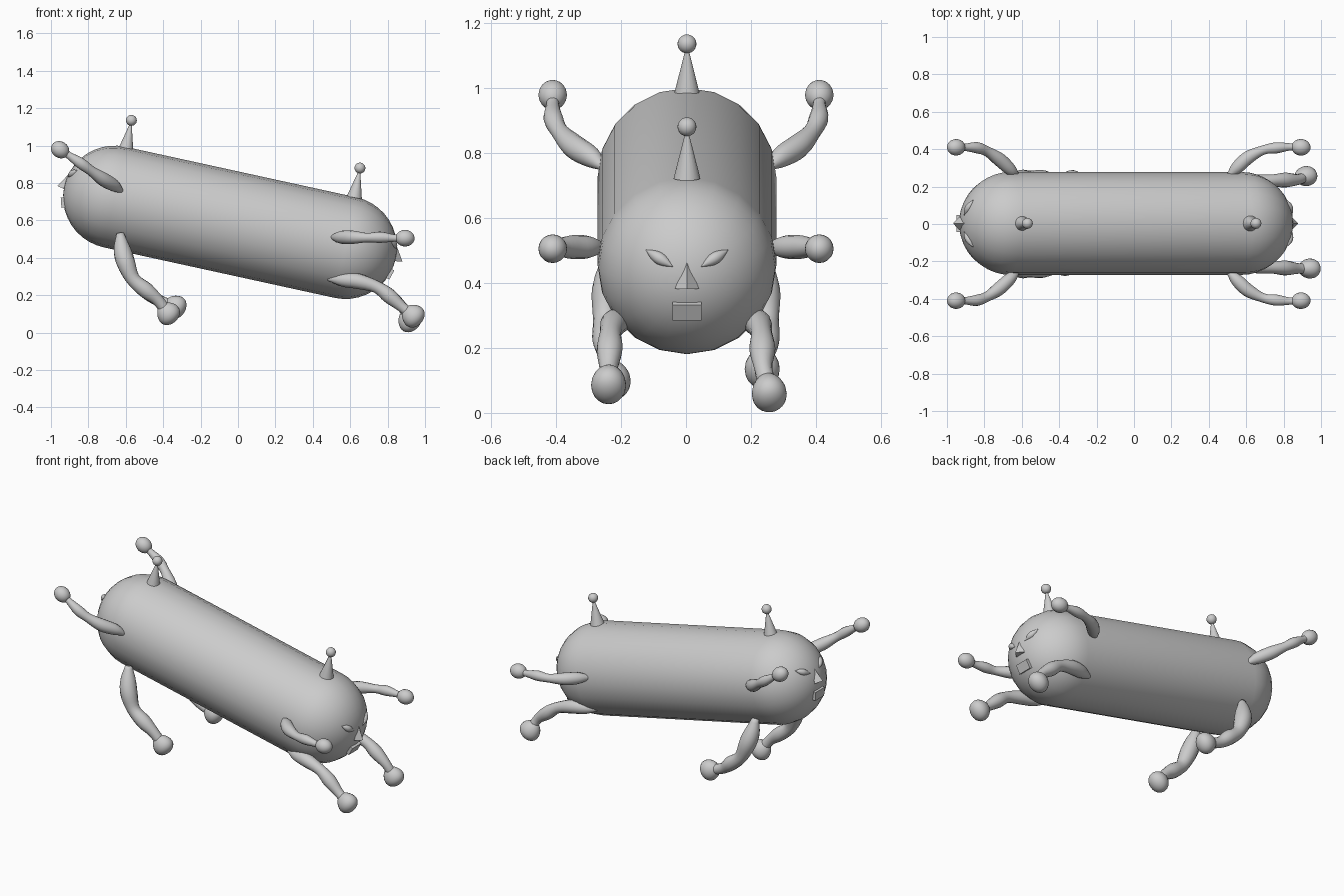
import bpy, bmesh
from math import sin, cos, pi, radians, atan2
from mathutils import Vector, Matrix

if "Cube" in bpy.data.objects:
    bpy.data.objects.remove(bpy.data.objects["Cube"])

Y0 = 0.003                                   # body centre line
A = Vector((-0.66, Y0, 0.725))               # centre of left cap
B = Vector((0.575, Y0, 0.455))               # centre of right cap
R = 0.275


def finish(name, bm, smooth=True):
    me = bpy.data.meshes.new(name)
    bmesh.ops.recalc_face_normals(bm, faces=bm.faces)
    for f in bm.faces:
        f.smooth = smooth
    bm.to_mesh(me)
    bm.free()
    ob = bpy.data.objects.new(name, me)
    bpy.context.collection.objects.link(ob)
    return ob


def along(a, b):
    return (Vector(b) - Vector(a)).to_track_quat('Z', 'Y').to_matrix().to_4x4()


def ellipsoid(name, c, radii, rot=Matrix()):
    bm = bmesh.new()
    m = Matrix.Translation(c) @ rot @ Matrix.Diagonal((*radii, 1))
    bmesh.ops.create_uvsphere(bm, u_segments=20, v_segments=14, radius=1, matrix=m)
    return finish(name, bm)


def cone(name, a, b, r, sides, smooth):
    a, b = Vector(a), Vector(b)
    bm = bmesh.new()
    bmesh.ops.create_cone(bm, cap_ends=True, segments=sides, radius1=r, radius2=0.0005,
                          depth=(b - a).length,
                          matrix=Matrix.Translation((a + b) / 2) @ along(a, b))
    ob = finish(name, bm, smooth)
    if smooth:
        for f in ob.data.polygons:
            f.use_smooth = len(f.vertices) == 4
    return ob


def sweep(name, pts, steps=4):
    """Round tube through (x, y, z, radius) points, smoothly interpolated."""
    p = [Vector(q) for q in pts]
    p = [p[0] * 2 - p[1]] + p + [p[-1] * 2 - p[-2]]
    path = []
    for i in range(1, len(p) - 2):
        a, b, c, d = p[i - 1:i + 3]
        for k in range(steps):
            t = k / steps
            path.append((2 * b + (c - a) * t + (2 * a - 5 * b + 4 * c - d) * t * t
                         + (3 * b - a - 3 * c + d) * t ** 3) / 2)
    path.append(p[-2])
    bm = bmesh.new()
    rings = []
    for i, q in enumerate(path):
        d = (path[min(i + 1, len(path) - 1)] - path[max(i - 1, 0)]).to_3d().normalized()
        u = d.cross(Vector((0, 0.3, 1))).normalized()
        v = d.cross(u)
        r = max(q.w, 0.001)
        rings.append([bm.verts.new(q.to_3d() + r * (u * cos(t) + v * sin(t)))
                      for t in (2 * pi * k / 14 for k in range(14))])
    for s, e in zip(rings, rings[1:]):
        for k in range(14):
            bm.faces.new((s[k], s[k - 1], e[k - 1], e[k]))
    bm.faces.new(rings[0])
    bm.faces.new(rings[-1])
    return finish(name, bm)


# body: 20-sided capsule, spun from a half profile
bm = bmesh.new()
h = (B - A).length / 2
prof = [(R * cos(t), s * h + R * sin(t))
        for s in (-1, 1) for t in (s * pi / 2 * (k if s > 0 else 10 - k) / 10 for k in range(11))]
vs = [bm.verts.new((x, 0, z)) for x, z in prof]
es = [bm.edges.new(e) for e in zip(vs, vs[1:])]
bmesh.ops.spin(bm, geom=vs + es, cent=(0, 0, 0), axis=(0, 0, 1), angle=2 * pi, steps=20)
bmesh.ops.remove_doubles(bm, verts=bm.verts, dist=0.0005)
bmesh.ops.transform(bm, matrix=Matrix.Translation((A + B) / 2) @ along(A, B), verts=bm.verts)
finish("body", bm)

# face on the right end, then turned half a turn about the body's own up axis for the left end
mid = (A + B) / 2
tilt = Matrix.Rotation(atan2(A.z - B.z, B.x - A.x), 4, 'Y')
turn = (Matrix.Translation(mid) @ tilt @ Matrix.Rotation(pi, 4, 'Z')
        @ tilt.inverted() @ Matrix.Translation(-mid))
for end, M in (("right", Matrix()), ("left", turn)):
    parts = [cone(end + "_nose", (0.842, Y0, 0.382), (0.845, Y0, 0.472), 0.037, 4, False)]
    bm = bmesh.new()
    bmesh.ops.create_cube(bm, size=1, matrix=Matrix.Translation((0.807, Y0, 0.317))
                          @ Matrix.Rotation(radians(29), 4, 'Y')
                          @ Matrix.Diagonal((0.035, 0.09, 0.055, 1)))
    parts.append(finish(end + "_mouth", bm, False))
    for s, side in ((-1, "a"), (1, "b")):
        o, i = Vector((0.816, Y0 + s * 0.126, 0.501)), Vector((0.846, Y0 + s * 0.044, 0.45))
        parts.append(sweep(end + "_eye_" + side,
                           [(*o.lerp(i, k / 4), 0.019 * sin(pi * k / 4)) for k in range(5)], 3))
    for ob in parts:
        ob.data.transform(M)

# antennae with ball tips
for n, a, b in (("left", (-0.6, Y0, 0.975), (-0.57, Y0, 1.135)),
                ("right", (0.622, Y0, 0.722), (0.652, Y0, 0.88))):
    cone(n + "_antenna", a, b, 0.041, 20, True)
    ellipsoid(n + "_antenna_ball", b, (0.029,) * 3)

# arms with round hands
arms = {
    "left": [(-0.62, .255, .755, .01), (-0.66, .29, .785, .032), (-0.72, .345, .82, .037),
             (-0.785, .388, .865, .027), (-0.84, .408, .905, .03), (-0.9, .41, .945, .02),
             (-0.93, .41, .965, .02)],
    "right": [(0.5, .25, .51, .01), (0.55, .30, .51, .034), (0.61, .355, .51, .036),
              (0.69, .395, .508, .025), (0.76, .407, .51, .03), (0.83, .412, .506, .02),
              (0.87, .41, .505, .02)]}
for n, pts in arms.items():
    hand = (-0.951, .41, .978) if n == "left" else (0.893, .41, .505)
    for s, side in ((-1, "near"), (1, "far")):
        m = [(x, s * y, z, r) for x, y, z, r in pts]
        c = (hand[0], s * hand[1], hand[2])
        sweep(f"{n}_{side}_arm", m)
        ellipsoid(f"{n}_{side}_hand", c, (0.044, 0.044, 0.051), along(m[-2][:3], c))

# legs with blunt feet; each leg ends at its own foot position
legs = {
    "left": [(-0.63, .2, .53, .02), (-0.62, .22, .45, .045), (-0.6, .24, .375, .05),
             (-0.56, .248, .285, .038), (-0.49, .245, .225, .043), (-0.43, .238, .175, .032)],
    "right": [(0.48, .185, .288, .01), (0.56, .205, .282, .036), (0.64, .222, .275, .041),
              (0.74, .232, .245, .033), (0.81, .235, .195, .04), (0.88, .238, .135, .028)]}
feet = {("left", -1): (-0.375, .225, .105), ("left", 1): (-0.338, .235, .14),
        ("right", -1): (0.934, .238, .092), ("right", 1): (0.915, .255, .066)}
for (n, s), f in feet.items():
    side = "near" if s < 0 else "far"
    c = Vector((f[0], s * f[1], f[2]))
    m = [(x, s * y, z, r) for x, y, z, r in legs[n]]
    sweep(f"{n}_{side}_leg", m + [(*c, 0.03)])
    # egg-shaped foot, widest towards the sole
    d = (c - Vector(m[-2][:3])).normalized()
    foot = ellipsoid(f"{n}_{side}_foot", (0, 0, 0), (0.062, 0.053, 0.06))
    for v in foot.data.vertices:
        k = 1 + 3 * v.co.z
        v.co.x *= k
        v.co.y *= k
    x = Vector((0, 1, 0)).cross(d).normalized()
    rot = Matrix((x, d.cross(x), d)).transposed().to_4x4()
    foot.data.transform(Matrix.Translation(c) @ rot)
